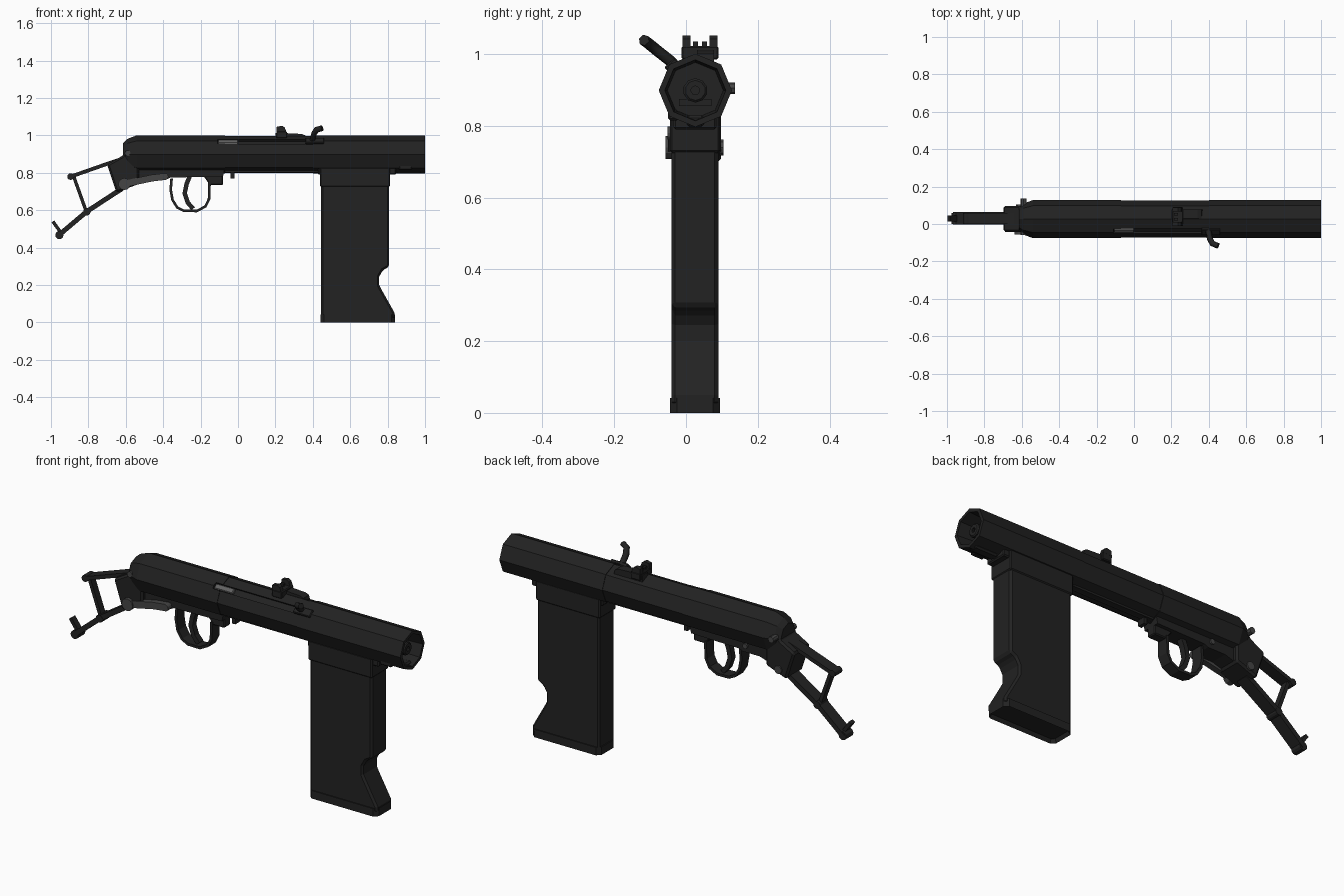
import bpy, bmesh, math
from mathutils import Vector, Matrix

if "Cube" in bpy.data.objects:
    bpy.data.objects.remove(bpy.data.objects["Cube"])

CY, CZ = 0.026, 0.899   # axis of the eight-sided body


def material(name, v):
    m = bpy.data.materials.new(name)
    m.diffuse_color = (v, v, v, 1)
    m.use_nodes = True
    m.node_tree.nodes["Principled BSDF"].inputs["Base Color"].default_value = m.diffuse_color
    return m


BLACK = material("black_steel", 0.016)
GREY = material("worn_grey", 0.06)
BRIGHT = material("bright_steel", 0.12)


def finish(name, bm, mat, bevel=0):
    bmesh.ops.recalc_face_normals(bm, faces=bm.faces)
    me = bpy.data.meshes.new(name)
    bm.to_mesh(me)
    bm.free()
    me.materials.append(mat)
    ob = bpy.data.objects.new(name, me)
    bpy.context.collection.objects.link(ob)
    if bevel:
        b = ob.modifiers.new("bevel", 'BEVEL')
        b.width, b.segments, b.limit_method = bevel, 1, 'ANGLE'
    return ob


def prism(name, pts, y0, y1, mat=BLACK, bevel=0):
    """Extrude an x-z outline from y0 to y1."""
    bm = bmesh.new()
    f = bm.faces.new([bm.verts.new((x, y0, z)) for x, z in pts])
    new = bmesh.ops.extrude_face_region(bm, geom=[f])["geom"]
    bmesh.ops.translate(bm, vec=(0, y1 - y0, 0),
                        verts=[v for v in new if isinstance(v, bmesh.types.BMVert)])
    return finish(name, bm, mat, bevel)


def box(name, x0, x1, y0, y1, z0, z1, mat=BLACK, bevel=0):
    return prism(name, [(x0, z0), (x1, z0), (x1, z1), (x0, z1)], y0, y1, mat, bevel)


def strip(name, path, w, y0, y1, mat=BLACK):
    """Flat bar of width w along an x-z path."""
    p = [Vector(q) for q in path]
    left, right = [], []
    for i, q in enumerate(p):
        d = (p[min(i + 1, len(p) - 1)] - p[max(i - 1, 0)]).normalized()
        n = Vector((-d.y, d.x)) * w / 2
        left.append(tuple(q + n))
        right.append(tuple(q - n))
    return prism(name, left + right[::-1], y0, y1, mat)


def turned(name, rings, sides=8, mat=BLACK, cy=CY, cz=CZ, closed=False):
    """Many-sided rings (x, radius) along x, joined and capped."""
    bm = bmesh.new()
    loops = [[bm.verts.new((x, cy + r * math.sin(k * math.tau / sides),
                            cz + r * math.cos(k * math.tau / sides)))
              for k in range(sides)] for x, r in rings]
    for a, b in zip(loops, loops[1:]):
        for k in range(sides):
            j = (k + 1) % sides
            bm.faces.new((a[k], a[j], b[j], b[k]))
    bm.faces.new(loops[0])
    bm.faces.new(loops[-1])
    return finish(name, bm, mat)


def pin(name, x, z, r, y0, y1, mat=BLACK, sides=12):
    return prism(name, [(x + r * math.cos(k * math.tau / sides),
                         z + r * math.sin(k * math.tau / sides))
                        for k in range(sides)], y0, y1, mat)


# Body: rear cover, slimmer middle and hollow front shroud
body = turned("body_shroud", [(-0.615, 0.06), (-0.59, 0.083), (-0.54, 0.102), (-0.07, 0.102),
                              (-0.07, 0.099), (0.4, 0.099), (0.4, 0.102), (1.0, 0.102),
                              (1.0, 0.085), (0.9, 0.078)])
# Handle slot cut along the upper front edge
cutter = box("slot_cutter", -0.11, 0.46, -0.017, 0.017, 0.078, 0.13)
cutter.data.transform(Matrix.Translation((0, CY, CZ)) @ Matrix.Rotation(math.radians(43), 4, 'X'))
cutter.hide_render = True
cutter.hide_viewport = True
cut = body.modifiers.new("slot", 'BOOLEAN')
cut.object, cut.operation, cut.solver = cutter, 'DIFFERENCE', 'EXACT'
bolt = box("bolt", -0.108, 0.0, -0.014, 0.014, 0.075, 0.094, BRIGHT, 0.004)
bolt.data.transform(Matrix.Translation((0, CY, CZ)) @ Matrix.Rotation(math.radians(43), 4, 'X'))

# Muzzle inside the shroud
turned("muzzle", [(0.88, 0.034), (0.97, 0.034), (0.975, 0.028), (0.975, 0.012), (0.9, 0.012)], 10)
box("muzzle_support", 0.89, 0.92, CY - 0.045, CY + 0.045, 0.855, 0.875)

# Underside rails and small catches
box("under_rail", -0.07, 0.44, CY - 0.03, CY + 0.03, 0.802, 0.83)
box("front_under_latch", 0.845, 0.98, CY - 0.025, CY + 0.025, 0.797, 0.83, bevel=0.008)
box("front_latch_nub", 0.86, 0.93, -0.05, -0.02, 0.815, 0.845, bevel=0.006)
box("release_nub", -0.04, -0.02, CY - 0.02, CY + 0.02, 0.77, 0.82)

# Rear sight with a notch between two ears
prism("sight_base", [(0.2, 0.96), (0.37, 0.96), (0.36, 1.0), (0.34, 1.008), (0.26, 1.012),
                     (0.2, 1.012)], 0.03, 0.078)
box("sight_foot", 0.205, 0.262, -0.012, 0.09, 0.985, 1.022, bevel=0.004)
for y0, y1 in ((-0.01, 0.012), (0.066, 0.088)):
    prism("sight_ear", [(0.205, 1.01), (0.262, 1.01), (0.25, 1.042), (0.235, 1.052),
                        (0.207, 1.046)], y0, y1)
for y0 in (0.02, 0.045):
    box("sight_leaf", 0.215, 0.235, y0, y0 + 0.013, 1.01, 1.035)

# Hooked charging handle
curve = bpy.data.curves.new("charging_handle", 'CURVE')
curve.dimensions, curve.bevel_depth, curve.bevel_resolution = '3D', 0.016, 1
curve.use_fill_caps = True
sp = curve.splines.new('POLY')
path = [(0.385, -0.02, 0.955), (0.40, -0.045, 0.982), (0.405, -0.078, 1.008),
        (0.42, -0.105, 1.03), (0.45, -0.117, 1.039)]
sp.points.add(len(path) - 1)
for pt, co in zip(sp.points, path):
    pt.co = (*co, 1)
curve.materials.append(BLACK)
bpy.context.collection.objects.link(bpy.data.objects.new("charging_handle", curve))
carrier = box("handle_carrier", 0.36, 0.46, -0.02, 0.02, 0.07, 0.106, bevel=0.004)
carrier.data.transform(Matrix.Translation((0, CY, CZ)) @ Matrix.Rotation(math.radians(43), 4, 'X'))

# Magazine, collar and base
mag = prism("magazine", [(0.445, 0.02), (0.838, 0.02), (0.838, 0.05), (0.765, 0.18),
                         (0.755, 0.2), (0.755, 0.245), (0.775, 0.28), (0.808, 0.298),
                         (0.808, 0.82), (0.445, 0.82)], -0.04, 0.09, bevel=0.01)
box("magazine_collar", 0.438, 0.812, -0.045, 0.095, 0.725, 0.83, bevel=0.006)
box("collar_lip", 0.428, 0.845, -0.035, 0.085, 0.79, 0.84, bevel=0.006)
bm = bmesh.new()
outline = [(0.44, -0.025), (0.46, -0.045), (0.82, -0.045), (0.84, -0.025),
           (0.84, 0.075), (0.82, 0.095), (0.46, 0.095), (0.44, 0.075)]
low = bm.faces.new([bm.verts.new((x, y, 0)) for x, y in outline])
top = bmesh.ops.extrude_face_region(bm, geom=[low])["geom"]
bmesh.ops.translate(bm, vec=(0, 0, 0.042), verts=[v for v in top if isinstance(v, bmesh.types.BMVert)])
bmesh.ops.recalc_face_normals(bm, faces=bm.faces)
under = min(bm.faces, key=lambda f: f.calc_center_median().z)
bmesh.ops.inset_region(bm, faces=[under], thickness=0.012)
bmesh.ops.translate(bm, vec=(0, 0, 0.018), verts=under.verts)
finish("magazine_base", bm, BLACK)

# Lower frame and rear grip block
prism("lower_frame", [(-0.6, 0.9), (-0.62, 0.73), (-0.56, 0.74), (-0.48, 0.765), (-0.38, 0.765),
                      (-0.36, 0.775), (-0.08, 0.78), (-0.07, 0.83), (-0.07, 0.86)],
      -0.02, 0.072)
prism("rear_block", [(-0.585, 0.93), (-0.62, 0.89), (-0.7, 0.845), (-0.65, 0.695), (-0.58, 0.722),
                     (-0.53, 0.74), (-0.53, 0.86)], -0.042, 0.097, bevel=0.01)
prism("guard_mount", [(-0.19, 0.79), (-0.15, 0.735), (-0.08, 0.735), (-0.08, 0.8)],
      0.0, 0.052, bevel=0.005)

# Trigger and guard
strip("trigger_guard", [(-0.355, 0.77), (-0.36, 0.71), (-0.35, 0.655), (-0.325, 0.615),
                        (-0.29, 0.597), (-0.22, 0.596), (-0.175, 0.62), (-0.155, 0.66),
                        (-0.152, 0.75)], 0.014, -0.005, 0.057)
strip("trigger", [(-0.255, 0.79), (-0.275, 0.74), (-0.285, 0.69), (-0.268, 0.64),
                  (-0.24, 0.608)], 0.024, 0.01, 0.042)

# Selector lever on the front side
strip("selector_lever", [(-0.61, 0.74), (-0.54, 0.755), (-0.46, 0.772), (-0.39, 0.78)],
      0.036, -0.05, -0.018, GREY)
pin("lever_hub", -0.608, 0.74, 0.032, -0.057, -0.03, GREY)
pin("lever_tip", -0.39, 0.78, 0.018, -0.052, -0.018, GREY)

# Screws on both sides
for x, z, r, y0, y1 in ((-0.59, 0.905, 0.016, -0.06, 0.136), (-0.4, 0.80, 0.014, 0.06, 0.082),
                        (-0.608, 0.74, 0.022, 0.09, 0.104)):
    pin("cross_screw", x, z, r, y0, y1, GREY, 8)

# Skeleton stock
strip("stock_upper_bar", [(-0.56, 0.895), (-0.7, 0.848), (-0.9, 0.778)], 0.02, 0.0, 0.06)
pin("stock_upper_end", -0.895, 0.78, 0.018, 0.0, 0.06)
strip("stock_post", [(-0.88, 0.785), (-0.81, 0.59)], 0.018, 0.012, 0.048)
strip("stock_lower_bar", [(-0.62, 0.715), (-0.66, 0.69), (-0.81, 0.592), (-0.96, 0.465)],
      0.026, -0.003, 0.063)
pin("stock_lower_joint", -0.808, 0.592, 0.02, -0.004, 0.064)
pin("stock_heel", -0.955, 0.467, 0.022, 0.0, 0.06)
strip("stock_toe", [(-0.99, 0.54), (-0.945, 0.478)], 0.018, 0.014, 0.046)
